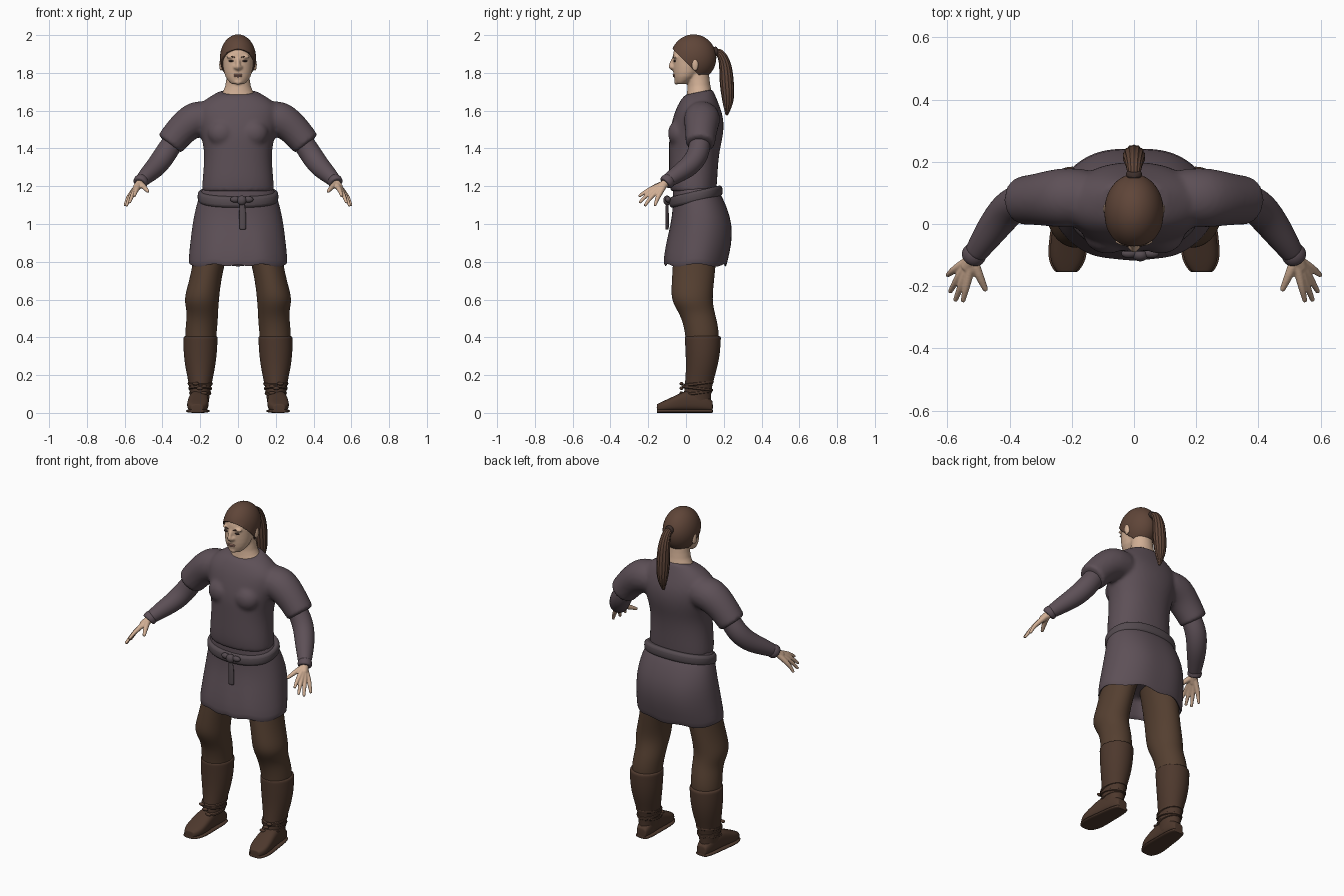
import bpy, bmesh, math
from mathutils import Vector, Matrix

if "Cube" in bpy.data.objects:
    bpy.data.objects.remove(bpy.data.objects["Cube"])


def material(name, *rgb):
    mat = bpy.data.materials.new(name)
    mat.use_nodes = True
    mat.diffuse_color = (*rgb, 1)
    shader = mat.node_tree.nodes["Principled BSDF"]
    shader.inputs["Base Color"].default_value = (*rgb, 1)
    shader.inputs["Roughness"].default_value = 0.8
    return mat


cloth = material("plum cloth", .11, .08, .095)
belt_cloth = material("belt cloth", .09, .07, .08)
wool = material("brown wool", .09, .05, .03)
leather = material("dark leather", .075, .04, .026)
hair_brown = material("brown hair", .115, .06, .04)
skin = material("skin", .64, .43, .3)
lip = material("lip", .4, .21, .16)
dark = material("dark eye", .05, .03, .025)

parts = []


# Each ring is a centre and two axes
def level(z, half_width, front, back, cx=0, tilt=0):
    centre = Vector((cx, (front + back) / 2, z))
    return centre, Vector((half_width, 0, 0)), Vector((0, (back - front) / 2, tilt))


def band(z, half_width, front, back, height, cx=0, tilt=0):
    rings = []
    for side, swell in ((-1, -.01), (-.7, .005), (.7, .005), (1, -.01)):
        rings.append(level(z + side * height / 2, half_width + swell,
                           front - swell, back + swell, cx, tilt))
    return rings


def tube(path, radii, flat=1, ref=(0, 1, 0)):
    points = [Vector(p) for p in path]
    rings = []
    for i, (point, radius) in enumerate(zip(points, radii)):
        ahead = points[min(i + 1, len(points) - 1)]
        behind = points[max(i - 1, 0)]
        along = (ahead - behind).normalized()
        across = along.cross(Vector(ref)).normalized()
        rings.append((point, across * radius, along.cross(across) * radius * flat))
    return rings


def blend(ring, other, amount):
    return tuple(a.lerp(b, amount) for a, b in zip(ring, other))


def loft(bm, rings, n=20, power=1, ridge=0):
    def soft(t):
        return math.copysign(abs(t) ** power, t)

    # A holding ring beside each end keeps its rim crisp
    rings = [rings[0], blend(rings[0], rings[1], .1), *rings[1:-1],
             blend(rings[-1], rings[-2], .1), rings[-1]]
    loops = []
    for centre, u, v in rings:
        loop = []
        for k in range(n):
            angle = math.tau * k / n
            offset = u * soft(math.cos(angle)) + v * soft(math.sin(angle))
            loop.append(bm.verts.new(centre + offset * (1 - ridge * (k % 2))))
        loops.append(loop)
    for lower, upper in zip(loops, loops[1:]):
        for k in range(n):
            after = (k + 1) % n
            bm.faces.new((lower[k], lower[after], upper[after], upper[k]))
    bm.faces.new(loops[0])
    bm.faces.new(loops[-1])


def ball(bm, centre, size):
    matrix = Matrix.Translation(centre) @ Matrix.Diagonal((*size, 1))
    bmesh.ops.create_uvsphere(bm, u_segments=16, v_segments=12, radius=1.04, matrix=matrix)


def finish(bm, name, mat, voxel=0, mirror=False, detail=1, relax=3):
    bmesh.ops.recalc_face_normals(bm, faces=bm.faces)
    mesh = bpy.data.meshes.new(name)
    bm.to_mesh(mesh)
    bm.free()
    mesh.materials.append(mat)
    ob = bpy.data.objects.new(name, mesh)
    bpy.context.collection.objects.link(ob)
    rounding = ob.modifiers.new("round", 'SUBSURF')
    rounding.levels = rounding.render_levels = detail
    if voxel:
        remesh = ob.modifiers.new("blend", 'REMESH')
        remesh.mode, remesh.voxel_size, remesh.use_smooth_shade = 'VOXEL', voxel, True
        ob.modifiers.new("relax", 'SMOOTH').iterations = relax
    if mirror:
        ob.modifiers.new("mirror", 'MIRROR')
    parts.append(ob)
    return ob


def simple(name, mat, rings, mirror=False, detail=2, **options):
    bm = bmesh.new()
    loft(bm, rings, **options)
    return finish(bm, name, mat, mirror=mirror, detail=detail)


# Tunic top with short sleeves, blended together
bm = bmesh.new()
loft(bm, [level(1.17, .19, -.08, .16), level(1.22, .19, -.09, .165), level(1.32, .18, -.09, .17),
          level(1.4, .18, -.09, .18), level(1.48, .2, -.09, .2), level(1.56, .22, -.07, .2),
          level(1.62, .22, -.05, .18), level(1.67, .16, -.02, .16),
          level(1.7, .1, 0, .14, tilt=.015)], n=32, power=.9)
for side in (1, -1):
    loft(bm, tube([(side * .14, .085, 1.56), (side * .23, .085, 1.56), (side * .3, .08, 1.5),
                   (side * .365, .075, 1.42)], [.09, .1, .085, .078]))
    ball(bm, (side * .085, -.035, 1.48), (.075, .06, .07))
finish(bm, "tunic_top", cloth, voxel=.011, detail=2, relax=5)

# Skirt of the tunic, hollow below, with soft folds towards the hem
bm = bmesh.new()
loft(bm, [level(1.2, .18, -.07, .15), level(1.15, .205, -.07, .19), level(1.08, .225, -.07, .22),
          level(1, .24, -.08, .245), level(.9, .25, -.105, .245), level(.8, .26, -.12, .22),
          level(.775, .255, -.115, .215), level(.79, .24, -.1, .2), level(.9, .22, -.09, .19)],
     n=48, power=.9)
for v in bm.verts:
    depth = max(0, 1.1 - v.co.z)
    fold = .05 * depth * math.sin(7 * math.atan2(v.co.y, v.co.x))
    v.co += Vector((v.co.x, v.co.y, .5)) * fold
finish(bm, "tunic_skirt", cloth)

# Belt, knot and hanging end
simple("belt", belt_cloth, band(1.145, .21, -.085, .19, .06, tilt=.03), n=40, power=.9)
bm = bmesh.new()
ball(bm, (.02, -.1, 1.125), (.025, .02, .025))
for offset in (-.035, .035):
    ball(bm, (.02 + offset, -.095, 1.13), (.026, .015, .016))
finish(bm, "belt_knot", belt_cloth)
simple("belt_end", belt_cloth,
       tube([(.02, -.1, 1.12), (.025, -.1, 1.05), (.025, -.1, .97)], [.013, .02, .018], flat=.5),
       n=12)

# Under-sleeves with rolled cuffs
wrist = Vector((.52, -.11, 1.215))
simple("under_sleeves", cloth,
       tube([(.32, .075, 1.47), (.385, .07, 1.37), (.43, .02, 1.305), (.48, -.05, 1.26),
             (.51, -.095, 1.23)], [.055, .06, .057, .046, .036]), mirror=True)
simple("cuffs", cloth, tube([(.505, -.085, 1.235), (.515, -.1, 1.225), wrist], [.036, .042, .036]),
       mirror=True, detail=1)

# Hands: each finger runs from the wrist through its knuckle to the tip
bm = bmesh.new()
loft(bm, tube([(.5, -.08, 1.235), wrist, (.54, -.145, 1.19)], [.022, .024, .02]), n=12)
first_knuckle, last_knuckle = Vector((.535, -.185, 1.185)), Vector((.575, -.145, 1.15))
first_tip, last_tip = Vector((.55, -.25, 1.145)), Vector((.6, -.165, 1.095))
for finger in range(4):
    share = finger / 3
    bulge = math.sin(math.pi * share)
    knuckle = first_knuckle.lerp(last_knuckle, share) + Vector((0, -.01, 0)) * bulge
    tip = first_tip.lerp(last_tip, share) + Vector((.01, -.03, -.02)) * bulge
    middle = knuckle.lerp(tip, .5) + Vector((0, 0, .005))
    loft(bm, tube([wrist, wrist.lerp(knuckle, .5), knuckle, middle, tip],
                  [.018, .016, .014, .011, .008]), n=10)
loft(bm, tube([wrist, (.5, -.16, 1.2), (.475, -.215, 1.17)], [.018, .016, .009]), n=10)
finish(bm, "hands", skin, voxel=.004, mirror=True, relax=2)

# Head and neck: skull, jaw, nose, chin, ears and brow ridges
skull_centre = Vector((0, .04, 1.88))
bm = bmesh.new()
ball(bm, skull_centre, (.088, .11, .11))
loft(bm, [level(1.74, .035, -.053, 0), level(1.775, .07, -.066, .06),
          level(1.83, .082, -.07, .1), level(1.9, .082, -.07, .1)])
loft(bm, [level(1.65, .1, 0, .14), level(1.69, .092, 0, .14, tilt=.01),
          level(1.72, .065, .01, .13), level(1.82, .06, .01, .12)])
loft(bm, tube([(0, -.06, 1.885), (0, -.076, 1.855), (0, -.085, 1.83), (0, -.065, 1.82)],
              [.01, .011, .015, .012]), n=10)
ball(bm, (0, -.05, 1.752), (.022, .012, .014))
for side in (1, -1):
    ball(bm, (side * .09, .048, 1.842), (.01, .018, .032))
    ball(bm, (side * .013, -.07, 1.83), (.01, .011, .01))
    ball(bm, (side * .036, -.055, 1.885), (.026, .014, .01))
finish(bm, "head", skin, voxel=.006)

# Eyes, brows and lips
bm = bmesh.new()
ball(bm, (.036, -.06, 1.863), (.015, .007, .005))
finish(bm, "eyes", dark, mirror=True)
simple("brows", hair_brown, tube([(.016, -.07, 1.882), (.036, -.067, 1.888), (.058, -.05, 1.884)],
                                 [.003, .004, .002], ref=(0, 0, 1)), mirror=True, detail=1, n=8)
bm = bmesh.new()
ball(bm, (0, -.064, 1.79), (.025, .007, .005))
ball(bm, (0, -.063, 1.782), (.02, .007, .005))
finish(bm, "lips", lip)

# Hair cap: an enlarged skull trimmed along a sloping hairline
bm = bmesh.new()
ball(bm, skull_centre, (.095, .12, .12))
bmesh.ops.bisect_plane(bm, geom=bm.verts[:] + bm.edges[:] + bm.faces[:], clear_inner=True,
                       plane_co=(0, -.07, 1.925), plane_no=(0, .7, .7))
finish(bm, "hair_cap", hair_brown, detail=2).modifiers.new("shell", 'SOLIDIFY').thickness = .012

# Ponytail with ridged strands and a tie
simple("ponytail", hair_brown,
       tube([(0, .14, 1.905), (0, .18, 1.915), (0, .21, 1.85), (0, .215, 1.75), (0, .225, 1.65),
             (0, .215, 1.575)], [.022, .025, .036, .042, .036, .006], ref=(1, 0, 0)),
       n=28, ridge=.2)
simple("hair_tie", dark, tube([(0, .15, 1.91), (0, .16, 1.914), (0, .17, 1.917)],
                              [.022, .028, .022], ref=(1, 0, 0)), detail=1)

# Trousers, loose over the knees
simple("trousers", wool,
       [level(.93, .1, -.06, .17, cx=.125), level(.8, .084, -.07, .16, cx=.153),
        level(.68, .086, -.077, .147, cx=.178), level(.6, .094, -.08, .14, cx=.194),
        level(.54, .083, -.045, .15, cx=.188), level(.49, .084, -.02, .164, cx=.19),
        level(.42, .084, -.005, .176, cx=.197), level(.36, .08, 0, .17, cx=.198)],
       mirror=True, n=24)

# Boots: shaft with a rim, foot and sole
simple("boot_shafts", leather,
       [level(.41, .091, -.008, .186, cx=.198), level(.32, .09, -.003, .182, cx=.2),
        level(.23, .078, 0, .165, cx=.2), level(.14, .057, -.007, .135, cx=.2),
        level(.03, .045, -.02, .13, cx=.203)], mirror=True, n=24)
foot = [(.142, .03, .06), (.1, .046, .1), (.02, .05, .13), (-.06, .058, .09), (-.12, .056, .063),
        (-.155, .03, .045)]
for name, bottom, rim, flat_sole in (("boot_feet", .008, 0, False), ("boot_soles", 0, .006, True)):
    rings = []
    for y, half_width, height in foot:
        top = .02 if flat_sole else height
        rings.append((Vector((.208 - y * .06, y, (bottom + top) / 2)),
                      Vector((half_width + rim, 0, 0)), Vector((0, 0, (top - bottom) / 2))))
    simple(name, leather, rings, mirror=True, power=.7)

# Ankle straps and their knots
bm = bmesh.new()
for strap in range(3):
    grow = strap * .004
    height = .105 + strap * .025
    loft(bm, band(height, .055 + grow, -.022 + grow, .136 + grow, .02, cx=.2,
                  tilt=.01 * (-1) ** strap), n=24)
    ball(bm, (.18 + strap * .022, -.024, height), (.018, .01, .009))
finish(bm, "boot_straps", leather, mirror=True)

# Smooth shading with crisp folds
bpy.ops.object.select_all(action='DESELECT')
for ob in parts:
    ob.select_set(True)
bpy.context.view_layer.objects.active = parts[0]
bpy.ops.object.shade_smooth_by_angle(angle=math.radians(50))
